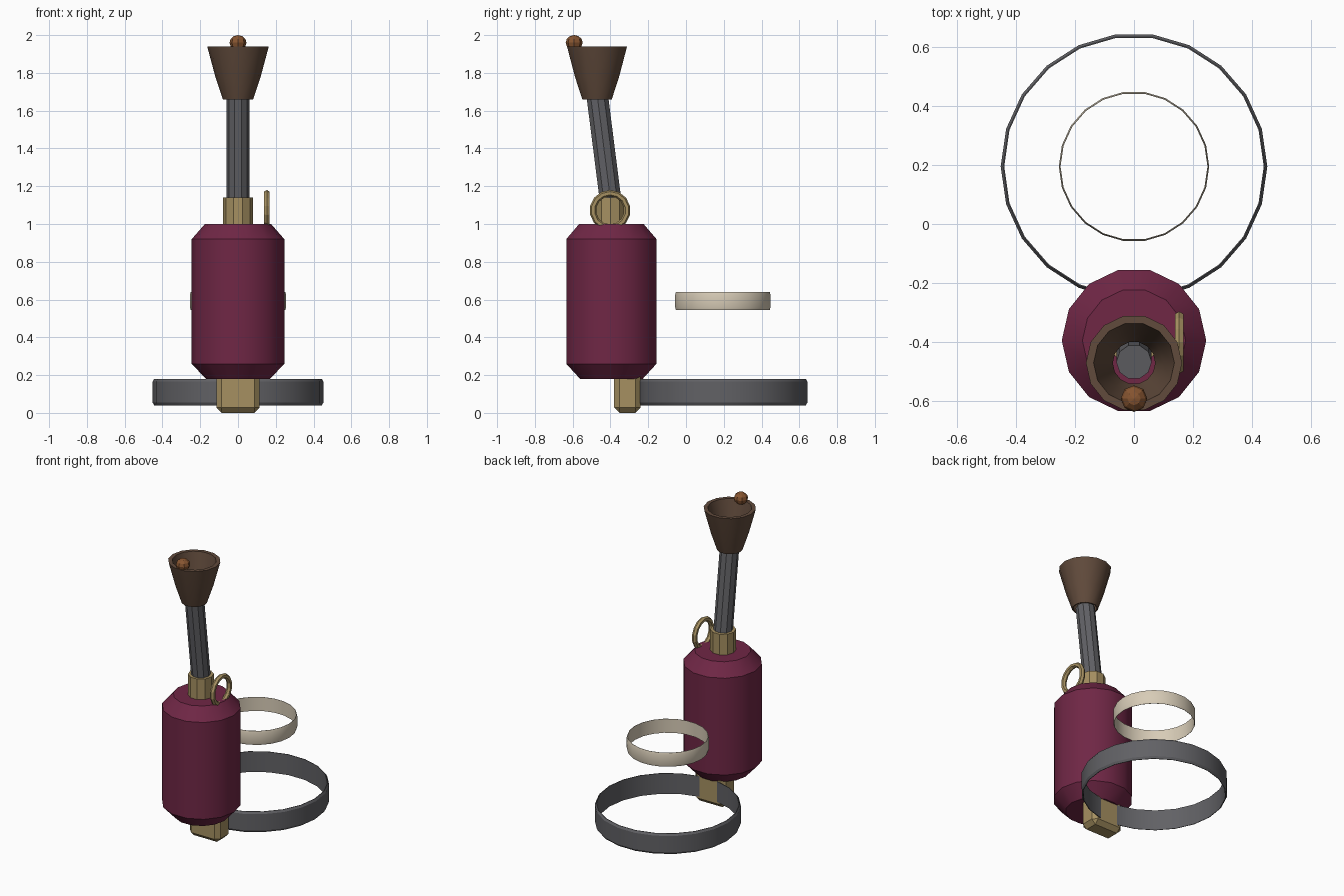
import bpy, bmesh
from math import pi, sin, cos, radians
from mathutils import Vector

if "Cube" in bpy.data.objects:
    bpy.data.objects.remove(bpy.data.objects["Cube"])


def material(name, rgb):
    m = bpy.data.materials.new(name)
    m.diffuse_color = (*rgb, 1)
    m.use_nodes = True
    m.node_tree.nodes["Principled BSDF"].inputs["Base Color"].default_value = m.diffuse_color
    return m


WINE = material("wine", (0.16, 0.02, 0.06))
BRASS = material("brass", (0.38, 0.28, 0.12))
STEEL = material("dark_steel", (0.12, 0.12, 0.13))
CREAM = material("cream", (0.68, 0.60, 0.47))
BROWN = material("brown", (0.12, 0.07, 0.045))
COPPER = material("copper", (0.24, 0.09, 0.03))


def finish(name, bm, mat, smooth=True):
    bmesh.ops.recalc_face_normals(bm, faces=bm.faces)
    me = bpy.data.meshes.new(name)
    bm.to_mesh(me)
    bm.free()
    ob = bpy.data.objects.new(name, me)
    bpy.context.collection.objects.link(ob)
    me.materials.append(mat)
    if smooth:
        bpy.ops.object.select_all(action='DESELECT')
        ob.select_set(True)
        bpy.context.view_layer.objects.active = ob
        bpy.ops.object.shade_smooth_by_angle(angle=radians(30))
    return ob


def lathe(name, profile, n, y, mat, loop=False):
    """Revolve (radius, z) points about a vertical axis; loop makes a hollow wall."""
    bm = bmesh.new()
    rings = [[bm.verts.new((r * cos(2 * pi * i / n), y + r * sin(2 * pi * i / n), z))
              for i in range(n)] for r, z in profile]
    pairs = list(zip(rings, rings[1:]))
    if loop:
        pairs.append((rings[-1], rings[0]))
    else:
        bm.faces.new(rings[0])
        bm.faces.new(rings[-1])
    for a, b in pairs:
        for i in range(n):
            j = (i + 1) % n
            bm.faces.new((a[i], a[j], b[j], b[i]))
    return finish(name, bm, mat)


def band(name, r, z0, z1, wall, n, mat):
    c = 0.014  # softened upper and lower lips
    lathe(name, [(r - wall * .7, z0), (r, z0 + c), (r, z1 - c), (r - wall * .7, z1),
                 (r - wall, z1), (r - wall, z0)], n, 0.195, mat, loop=True)


# tank body with chamfered ends
lathe("tank", [(0.17, 0.18), (0.245, 0.26), (0.245, 0.92), (0.175, 1.0)], 14, -0.395, WINE)

# collar on top of the tank
lathe("neck_collar", [(0.08, 0.97), (0.08, 1.14)], 10, -0.4, BRASS)

# tilted pipe
a, b = Vector((0, -0.395, 1.09)), Vector((0, -0.468, 1.665))
bm = bmesh.new()
bmesh.ops.create_cone(bm, cap_ends=True, segments=10, radius1=0.06, radius2=0.06,
                      depth=(b - a).length)
pipe = finish("pipe", bm, STEEL)
pipe.location = (a + b) / 2
pipe.rotation_euler = (b - a).to_track_quat('Z', 'X').to_euler()

# hollow flared nozzle
lathe("flared_nozzle", [(0.08, 1.66), (0.12, 1.78), (0.163, 1.94),
                        (0.137, 1.94), (0.1, 1.78), (0.072, 1.66)],
      14, -0.471, BROWN, loop=True)

# sight bead on the nozzle rim
bm = bmesh.new()
bmesh.ops.create_uvsphere(bm, u_segments=8, v_segments=6, radius=0.045)
bead = finish("sight_bead", bm, COPPER, smooth=False)
bead.location = (0, -0.592, 1.96)
bead.scale = (1, 1, 0.89)

# pull ring standing beside the collar
bpy.ops.mesh.primitive_torus_add(major_segments=14, minor_segments=6, major_radius=0.091,
                                 minor_radius=0.017, location=(0.153, -0.402, 1.072),
                                 rotation=(0, pi / 2, 0))
bpy.context.object.name = "pull_ring"
bpy.context.object.data.materials.append(BRASS)

# clasp block joining tank and large band
bm = bmesh.new()
bmesh.ops.create_cube(bm, size=1)
bmesh.ops.scale(bm, vec=(0.23, 0.14, 0.22), verts=bm.verts)
bmesh.ops.translate(bm, vec=(0, -0.31, 0.11), verts=bm.verts)
bmesh.ops.bevel(bm, geom=bm.edges[:], offset=0.028, segments=1, affect='EDGES')
finish("clasp_block", bm, BRASS, smooth=False)

# hoops
band("large_hoop", 0.452, 0.04, 0.18, 0.012, 22, STEEL)
band("small_hoop", 0.255, 0.545, 0.64, 0.006, 22, CREAM)
